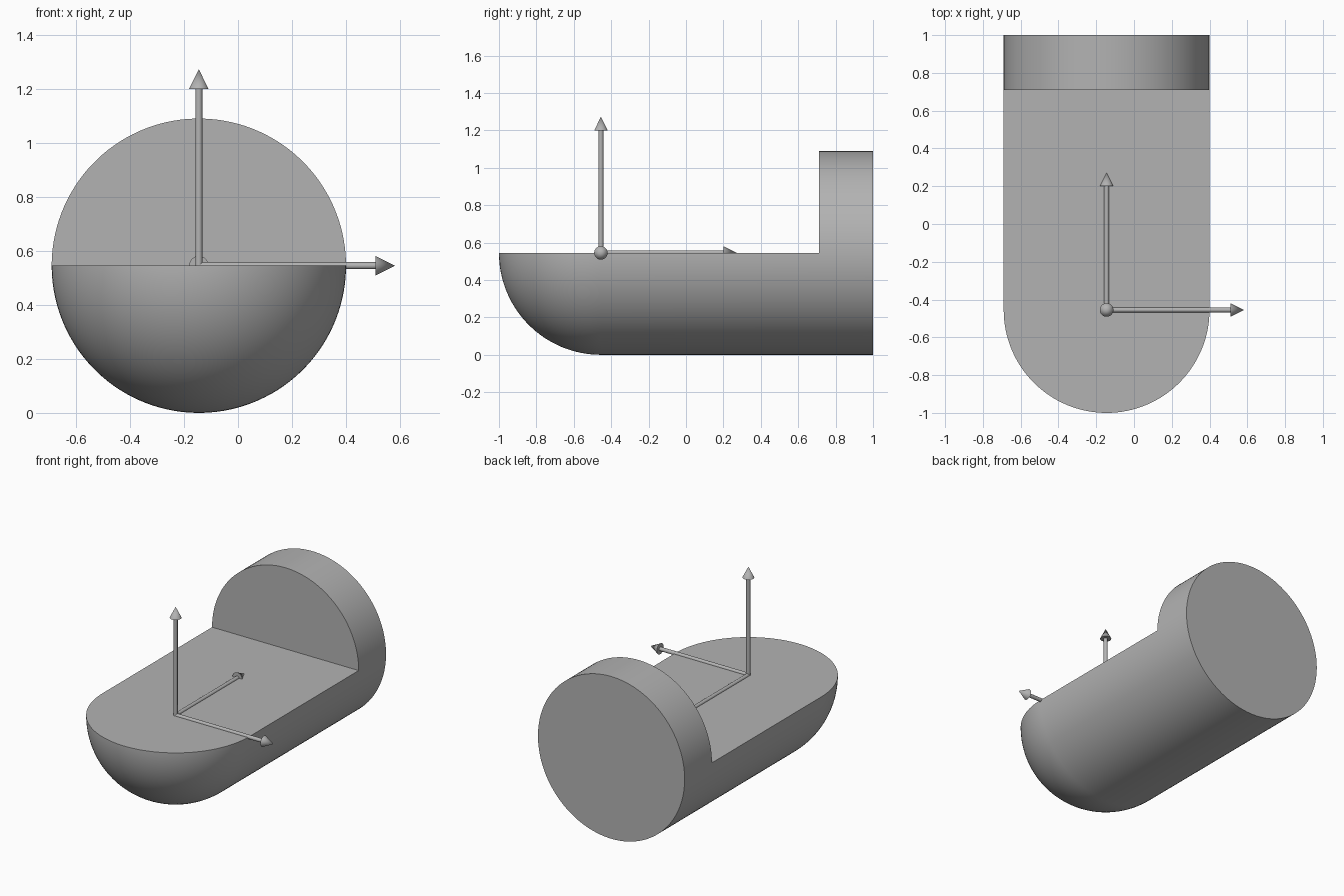
import bpy, bmesh, math
from mathutils import Matrix, Vector

R = 0.545                               # radius of the rounded body
ORIGIN = Vector((-0.145, -0.455, R))    # centre of the round nose
BACK, STEP = 1.0, 0.71                  # rear face and front of the tall end

cube = bpy.data.objects.get("Cube")
if cube:
    bpy.data.objects.remove(cube, do_unlink=True)

grey = bpy.data.materials.new("plain grey")
grey.use_nodes = True
colour = (0.45, 0.45, 0.45, 1)
grey.diffuse_color = colour
grey.node_tree.nodes["Principled BSDF"].inputs["Base Color"].default_value = colour


def lathe(name, profile, steps, direction, centre):
    """Turn (radius, distance) points about an axis through the centre."""
    bm = bmesh.new()
    verts = [bm.verts.new((r, 0, d)) for r, d in profile]
    edges = [bm.edges.new(pair) for pair in zip(verts, verts[1:])]
    bmesh.ops.rotate(bm, verts=verts, matrix=Matrix.Rotation(math.pi / steps, 3, "Z"))
    bmesh.ops.spin(bm, geom=verts + edges, axis=(0, 0, 1), cent=(0, 0, 0),
                   angle=math.tau, steps=steps, use_duplicate=False)
    bmesh.ops.remove_doubles(bm, verts=bm.verts, dist=1e-5)
    turn = Vector((0, 0, 1)).rotation_difference(Vector(direction)).to_matrix().to_4x4()
    bm.transform(Matrix.Translation(centre) @ turn)
    bmesh.ops.recalc_face_normals(bm, faces=bm.faces)
    mesh = bpy.data.meshes.new(name)
    bm.to_mesh(mesh)
    bm.free()
    mesh.materials.append(grey)
    obj = bpy.data.objects.new(name, mesh)
    bpy.context.collection.objects.link(obj)
    return obj


def smooth(obj):
    bpy.ops.object.select_all(action="DESELECT")
    obj.select_set(True)
    bpy.context.view_layer.objects.active = obj
    bpy.ops.object.shade_smooth_by_angle(angle=math.radians(30))


# Solid cylinder with a round nose
arc = [(R * math.sin(a), -R * math.cos(a))
       for a in (math.pi / 2 * i / 32 for i in range(33))]
end = BACK - ORIGIN.y
body = lathe("rounded_body", arc + [(R, end), (0, end)], 128, (0, 1, 0), ORIGIN)

# Cut away the upper half in front of the tall end
bpy.ops.mesh.primitive_cube_add(size=1, location=(ORIGIN.x, STEP - 1, R + 0.5))
cutter = bpy.context.object
cutter.name = "flat_deck_cutter"
cutter.scale = (2, 2, 1)
cutter.hide_render = True
cut = body.modifiers.new("flat deck", "BOOLEAN")
cut.operation = "DIFFERENCE"
cut.solver = "EXACT"
cut.object = cutter
bpy.ops.object.select_all(action="DESELECT")
body.select_set(True)
bpy.context.view_layer.objects.active = body
bpy.ops.object.modifier_apply(modifier=cut.name)
bpy.data.objects.remove(cutter, do_unlink=True)
smooth(body)

# Three axis arrows from the nose centre
arrow = [(0, 0), (0.013, 0), (0.013, 0.655), (0.036, 0.655), (0, 0.727)]
for name, direction in (("side_arrow", (1, 0, 0)),
                        ("rear_arrow", (0, 1, 0)),
                        ("upright_arrow", (0, 0, 1))):
    smooth(lathe(name, arrow, 32, direction, ORIGIN))
